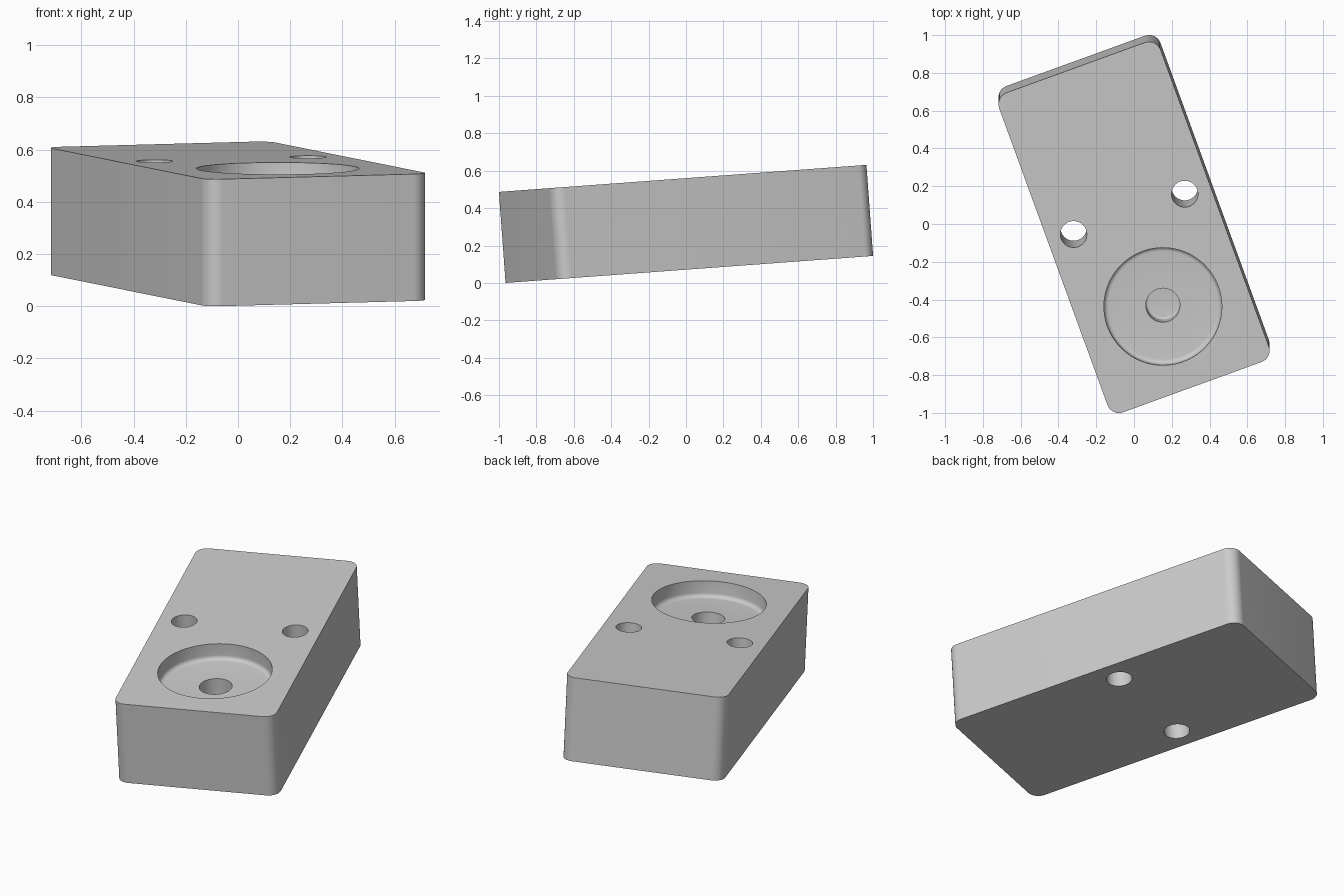
import bpy, bmesh
from math import sin, cos, pi, radians
from mathutils import Matrix

if "Cube" in bpy.data.objects:
    bpy.data.objects.remove(bpy.data.objects["Cube"])

W, L, H, R = 0.909, 1.805, 0.488, 0.065   # block size and corner radius
TOP = H / 2


def finish(name, bm):
    bmesh.ops.recalc_face_normals(bm, faces=bm.faces)
    me = bpy.data.meshes.new(name)
    bm.to_mesh(me)
    bm.free()
    ob = bpy.data.objects.new(name, me)
    bpy.context.collection.objects.link(ob)
    return ob


def arc(cx, cy, r, a0, a1, n):
    return [(cx + r * cos(radians(a0 + (a1 - a0) * i / n)),
             cy + r * sin(radians(a0 + (a1 - a0) * i / n))) for i in range(n + 1)]


def lathe(name, profile, x, y, n=96):
    """Solid of revolution; profile runs (radius, z) from bottom to top."""
    bm = bmesh.new()
    rings = [[bm.verts.new((x + r * cos(2 * pi * i / n), y + r * sin(2 * pi * i / n), z))
              for i in range(n)] for r, z in profile]
    for a, b in zip(rings, rings[1:]):
        for i in range(n):
            j = (i + 1) % n
            bm.faces.new((a[i], a[j], b[j], b[i]))
    bm.faces.new(rings[0])
    bm.faces.new(rings[-1])
    return finish(name, bm)


# Block with rounded vertical corners
bm = bmesh.new()
outline = []
for k, (sx, sy) in enumerate([(1, 1), (-1, 1), (-1, -1), (1, -1)]):
    outline += arc(sx * (W / 2 - R), sy * (L / 2 - R), R, 90 * k, 90 * k + 90, 12)
base = bm.faces.new([bm.verts.new((x, y, -TOP)) for x, y in outline])
top = bmesh.ops.extrude_face_region(bm, geom=[base])
bmesh.ops.translate(bm, vec=(0, 0, H), verts=[v for v in top["geom"] if isinstance(v, bmesh.types.BMVert)])
if base.is_valid is False or len(bm.faces) == len(outline) + 1:
    bm.faces.new([v for v in bm.verts if v.co.z < 0][:len(outline)])
block = finish("block", bm)

# Two through holes
cutters = [lathe("hole_cutter", [(0.07, -TOP - 0.1), (0.07, TOP + 0.1)], s * 0.313, 0.075, 64)
           for s in (-1, 1)]

# Stepped blind bore with filleted floors
floor, deep, f1, f2 = TOP - 0.095, TOP - 0.295, 0.025, 0.012
profile = (arc(0.09 - f2, deep + f2, f2, -90, 0, 5) + [(0.09, floor)]
           + arc(0.312 - f1, floor + f1, f1, -90, 0, 6) + [(0.312, TOP + 0.1)])
cutters.append(lathe("bore_cutter", profile, 0, -0.447))

bpy.context.view_layer.objects.active = block
block.select_set(True)
for c in cutters:
    mod = block.modifiers.new("cut", "BOOLEAN")
    mod.operation, mod.solver, mod.object = "DIFFERENCE", "EXACT", c
    bpy.ops.object.modifier_apply(modifier=mod.name)
    bpy.data.objects.remove(c)

# Turn, tilt and set on the floor
block.data.transform(Matrix.Rotation(radians(4.2), 4, "X") @ Matrix.Rotation(radians(20), 4, "Z"))
low = min(v.co.z for v in block.data.vertices)
block.data.transform(Matrix.Translation((0, 0, -low)))
bpy.ops.object.shade_smooth_by_angle(angle=radians(30))
